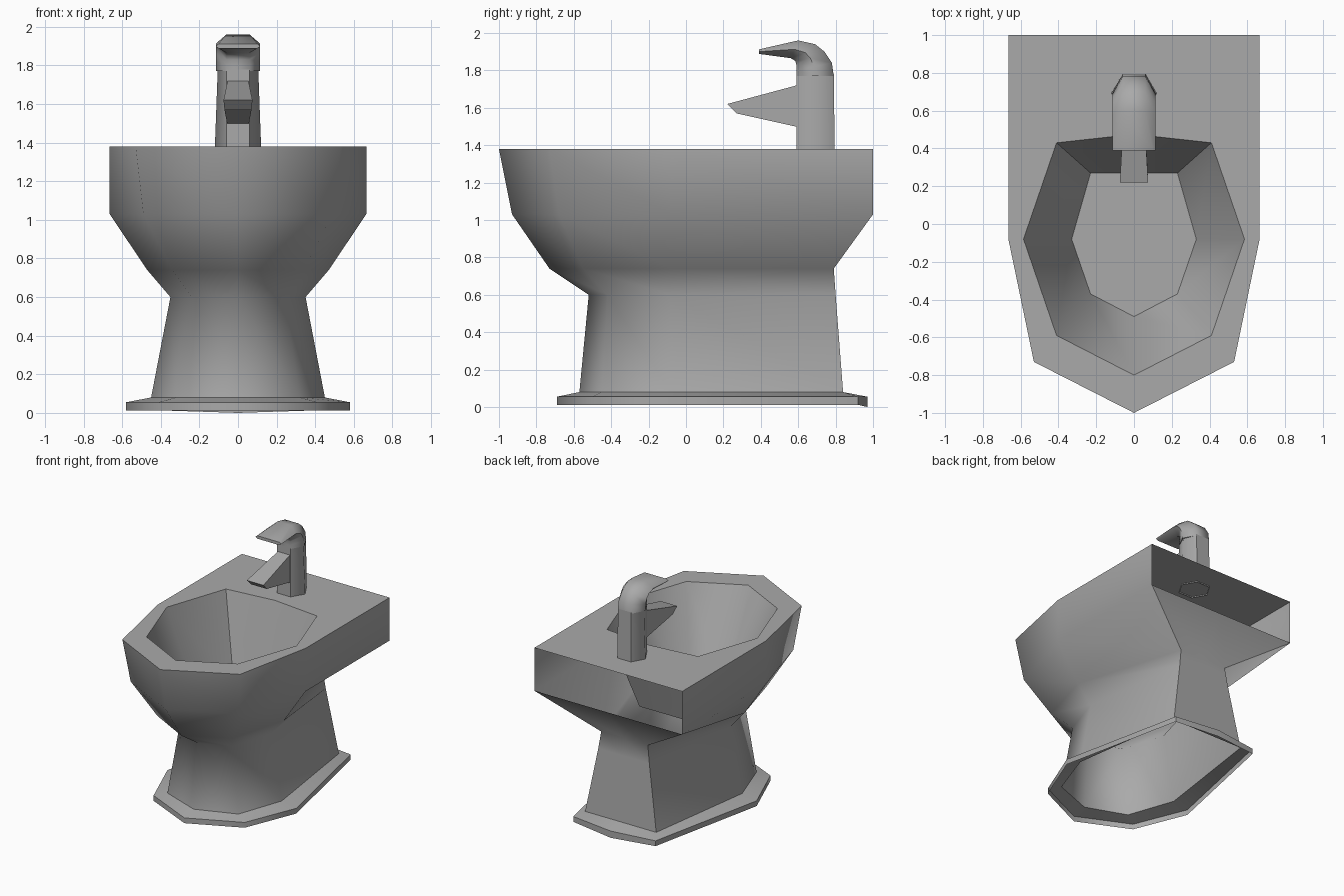
import bpy
import bmesh
import math

cube = bpy.data.objects.get("Cube")
if cube:
    bpy.data.objects.remove(cube)

grey = bpy.data.materials.new("ceramic_grey")
grey.use_nodes = True
colour = (0.4, 0.4, 0.4, 1)
grey.diffuse_color = colour
grey.node_tree.nodes["Principled BSDF"].inputs["Base Color"].default_value = colour


def loft(name, rings, skip=(), cap_start=False, cap_end=False, angle=58):
    """Bridge closed rings of points; skip holds (ring, column) faces left open."""
    bm = bmesh.new()
    rows = [[bm.verts.new(p) for p in ring] for ring in rings]
    n = len(rows[0])
    for r, (a, b) in enumerate(zip(rows, rows[1:])):
        for i in range(n):
            j = (i + 1) % n
            if (r, i) not in skip:
                bm.faces.new((a[i], b[i], b[j], a[j]))
    if cap_start:
        bm.faces.new(rows[0])
    if cap_end:
        bm.faces.new(rows[-1][::-1])
    mesh = bpy.data.meshes.new(name)
    bm.to_mesh(mesh)
    bm.free()
    mesh.materials.append(grey)
    obj = bpy.data.objects.new(name, mesh)
    bpy.context.collection.objects.link(obj)
    bpy.ops.object.select_all(action="DESELECT")
    obj.select_set(True)
    bpy.context.view_layer.objects.active = obj
    bpy.ops.object.shade_smooth_by_angle(angle=math.radians(angle))
    return obj


def mirrored_ring(half):
    """Half outline from front centre to back centre, mirrored to -x."""
    return half + [(-x, y, z) for x, y, z in half[-2:0:-1]]


def level(z, *outline):
    return mirrored_ring([(x, y, z) for x, y in outline])


# Bowl, deck, pedestal and foot: one thin shell, open at the back and below
basin_floor = level(0.74, (0, -0.49), (0.23, -0.37), (0.33, -0.08), (0.23, 0.27), (0, 0.27))
basin_edge = level(1.38, (0, -0.8), (0.41, -0.59), (0.585, -0.08), (0.41, 0.43), (0, 0.475))
rim = level(1.38, (0, -1), (0.53, -0.73), (0.665, -0.08), (0.665, 1), (0, 1))
belly = level(1.03, (0, -0.93), (0.49, -0.68), (0.665, -0.08), (0.665, 1), (0, 1))
bowl_base = level(0.74, (0, -0.73), (0.34, -0.55), (0.47, -0.08), (0.21, 0.79), (0, 0.79))
neck = level(0.6, (0, -0.52), (0.24, -0.42), (0.35, -0.08), (0.23, 0.8), (0, 0.8))
ankle = level(0.08, (0, -0.57), (0.32, -0.45), (0.45, -0.08), (0.32, 0.84), (0, 0.84))
foot_top = level(0.055, (0, -0.69), (0.41, -0.5), (0.58, -0.08), (0.37, 0.92), (0, 0.97))
foot_bottom = [(x, y, 0 if y > 0.95 else 0.012) for x, y, z in foot_top]

loft("bidet_body",
     [basin_floor, basin_edge, rim, belly, bowl_base, neck, ankle, foot_top, foot_bottom],
     skip={(2, 3), (2, 4)}, cap_start=True)


def hexagon(outer, inner, half_width=0.115, flat=0.06):
    """Six-sided section spanning two (y, z) points, widest halfway."""
    mid = [(a + b) / 2 for a, b in zip(outer, inner)]
    return [(-flat, *inner), (flat, *inner), (half_width, *mid),
            (flat, *outer), (-flat, *outer), (-half_width, *mid)]


# Tap column, passing just through the deck
loft("tap_column",
     [hexagon((0.79, 1.78), (0.59, 1.78), 0.105),
      hexagon((0.795, 1.37), (0.59, 1.37), 0.12)], angle=62)

# Lever: elbow that flattens into a blade
lever = [hexagon((0.39, 1.912), (0.39, 1.888), 0.115, 0.1),
         hexagon((0.6, 1.96), (0.56, 1.865)),
         hexagon((0.69, 1.94), (0.585, 1.85)),
         hexagon((0.74, 1.9), (0.59, 1.83)),
         hexagon((0.78, 1.84), (0.59, 1.8)),
         hexagon((0.79, 1.77), (0.59, 1.77))]
loft("tap_lever", lever, cap_start=True, cap_end=True, angle=62)


# Spout: wedge tapering toward the tip
def spout_section(top, bottom, top_width, bottom_width):
    return [(-top_width, *top), (top_width, *top),
            (bottom_width, *bottom), (-bottom_width, *bottom)]


loft("tap_spout",
     [spout_section((0.22, 1.62), (0.27, 1.57), 0.075, 0.07),
      spout_section((0.63, 1.73), (0.63, 1.49), 0.052, 0.055)],
     cap_start=True, angle=30)

# Face all closed tap surfaces outward
for name in ("tap_column", "tap_lever", "tap_spout"):
    mesh = bpy.data.objects[name].data
    bm = bmesh.new()
    bm.from_mesh(mesh)
    bmesh.ops.recalc_face_normals(bm, faces=bm.faces)
    bm.to_mesh(mesh)
    bm.free()
